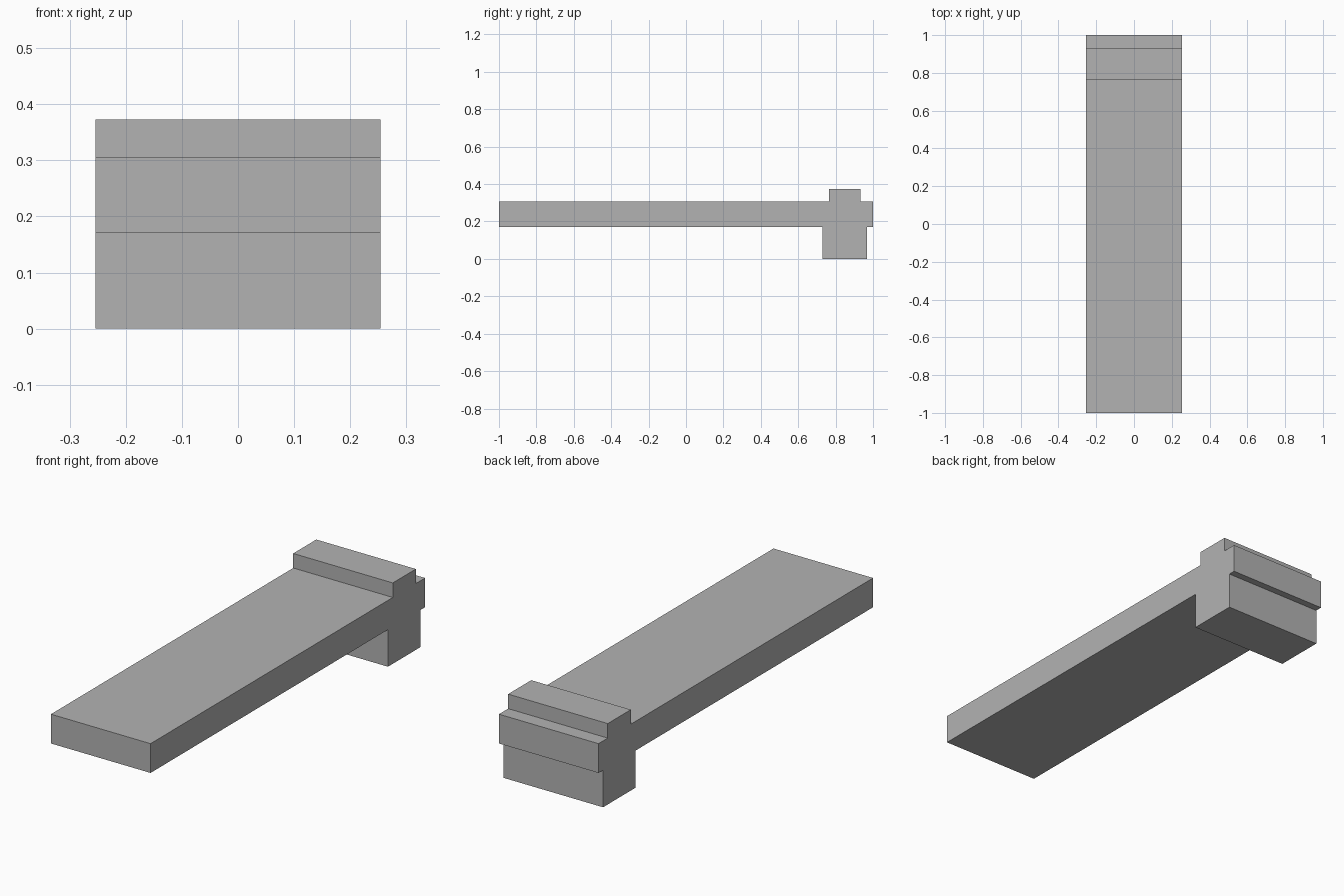
import bpy
import bmesh

cube = bpy.data.objects.get("Cube")
if cube:
    bpy.data.objects.remove(cube, do_unlink=True)

HALF_WIDTH = 0.254

grey = bpy.data.materials.new("plain grey")
grey.use_nodes = True
colour = (0.45, 0.45, 0.45, 1)
grey.diffuse_color = colour
grey.node_tree.nodes["Principled BSDF"].inputs["Base Color"].default_value = colour


def extrude_profile(name, profile):
    """Extrude a (y, z) side outline across the full width."""
    bm = bmesh.new()
    side = bm.faces.new([bm.verts.new((-HALF_WIDTH, y, z)) for y, z in profile])
    swept = bmesh.ops.extrude_face_region(bm, geom=[side])["geom"]
    verts = [v for v in swept if isinstance(v, bmesh.types.BMVert)]
    bmesh.ops.translate(bm, verts=verts, vec=(2 * HALF_WIDTH, 0, 0))
    bmesh.ops.recalc_face_normals(bm, faces=bm.faces)
    mesh = bpy.data.meshes.new(name)
    bm.to_mesh(mesh)
    bm.free()
    mesh.materials.append(grey)
    obj = bpy.data.objects.new(name, mesh)
    bpy.context.collection.objects.link(obj)
    return obj


# One solid: long slab with a foot block below and a ridge above its back end
slab_bottom, slab_top, ridge_top = 0.171, 0.306, 0.373
foot_front, foot_back = 0.73, 0.967
ridge_front, ridge_back = 0.765, 0.933

extrude_profile("slab_with_foot_and_ridge", [
    (-1, slab_bottom), (foot_front, slab_bottom),
    (foot_front, 0), (foot_back, 0),
    (foot_back, slab_bottom), (1, slab_bottom),
    (1, slab_top), (ridge_back, slab_top),
    (ridge_back, ridge_top), (ridge_front, ridge_top),
    (ridge_front, slab_top), (-1, slab_top),
])
